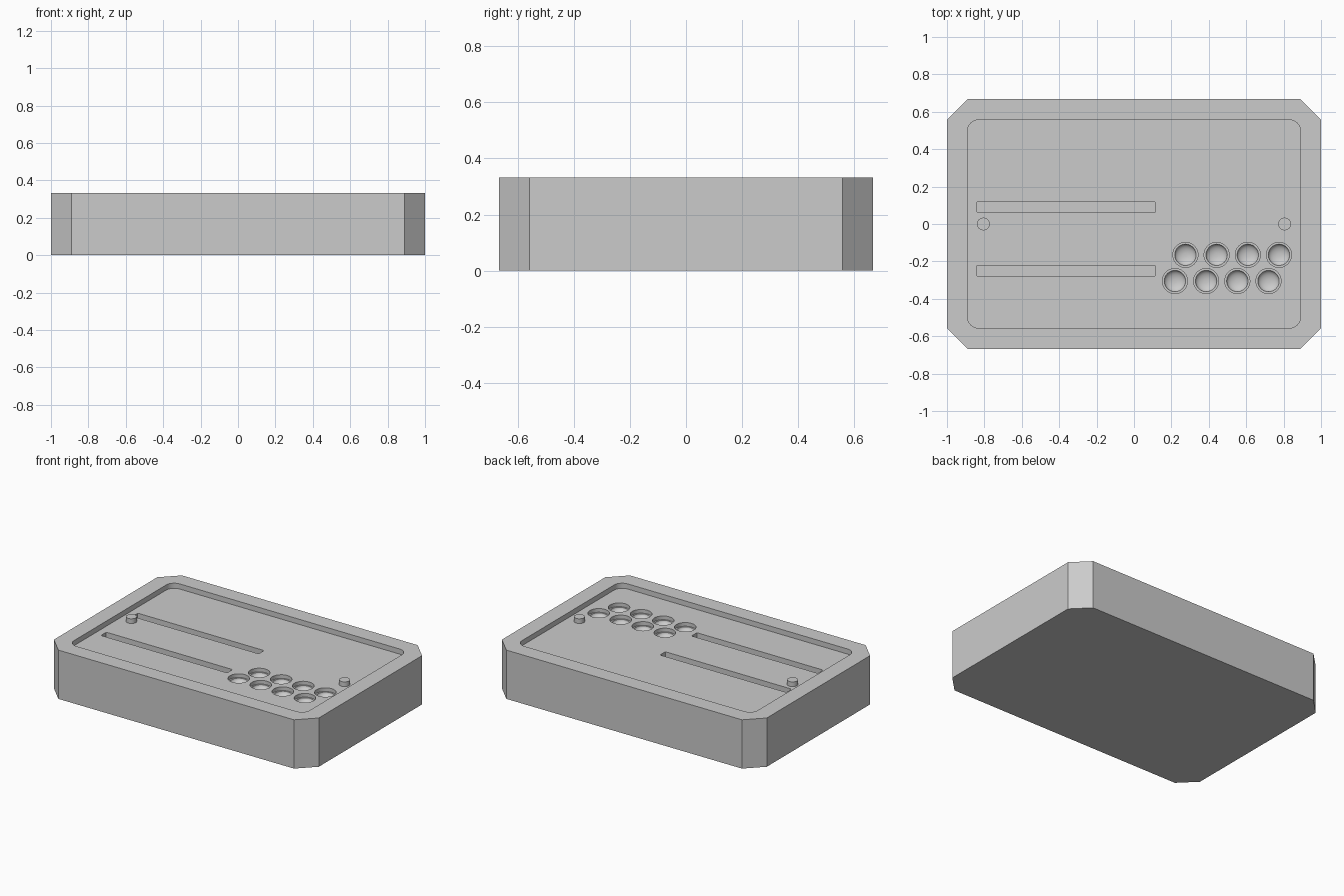
import bpy, bmesh, math

if "Cube" in bpy.data.objects:
    bpy.data.objects.remove(bpy.data.objects["Cube"], do_unlink=True)

TOP = 0.333
FLOOR = TOP - 0.035

grey = bpy.data.materials.new("plain grey")
grey.use_nodes = True
grey.diffuse_color = (0.6, 0.6, 0.6, 1)
grey.node_tree.nodes["Principled BSDF"].inputs["Base Color"].default_value = (0.6, 0.6, 0.6, 1)


def finish(name, bm):
    bmesh.ops.recalc_face_normals(bm, faces=bm.faces)
    mesh = bpy.data.meshes.new(name)
    bm.to_mesh(mesh)
    bm.free()
    mesh.materials.append(grey)
    obj = bpy.data.objects.new(name, mesh)
    bpy.context.collection.objects.link(obj)
    return obj


def block(name, x0, x1, y0, y1, z0, z1, corner, segments):
    """Box whose upright edges are chamfered or rounded."""
    bm = bmesh.new()
    bmesh.ops.create_cube(bm, size=1)
    for v in bm.verts:
        v.co.x = x1 if v.co.x > 0 else x0
        v.co.y = y1 if v.co.y > 0 else y0
        v.co.z = z1 if v.co.z > 0 else z0
    upright = [e for e in bm.edges if abs(e.verts[0].co.z - e.verts[1].co.z) > 1e-4]
    bmesh.ops.bevel(bm, geom=upright, offset=corner, offset_type='OFFSET',
                    segments=segments, profile=0.5, affect='EDGES')
    return finish(name, bm)


def turned(name, profile, x, y, sides=40):
    """Solid of revolution; profile runs from top to bottom as (radius, z)."""
    bm = bmesh.new()
    rings = [[bm.verts.new((x + r * math.cos(math.tau * i / sides),
                            y + r * math.sin(math.tau * i / sides), z))
              for i in range(sides)] for r, z in profile]
    for a, b in zip(rings, rings[1:]):
        for i in range(sides):
            j = (i + 1) % sides
            bm.faces.new((a[i], a[j], b[j], b[i]))
    bm.faces.new(rings[0])
    bm.faces.new(rings[-1])
    return finish(name, bm)


def activate(obj):
    bpy.ops.object.select_all(action='DESELECT')
    obj.select_set(True)
    bpy.context.view_layer.objects.active = obj


def carve(obj, cutter):
    activate(obj)
    mod = obj.modifiers.new("carve", 'BOOLEAN')
    mod.operation = 'DIFFERENCE'
    mod.solver = 'EXACT'
    mod.object = cutter
    bpy.ops.object.modifier_apply(modifier=mod.name)
    bpy.data.objects.remove(cutter, do_unlink=True)


# Case with chamfered corners
case = block("case", -1, 1, -0.667, 0.667, 0, TOP, 0.11, 1)

# Rounded tray recess
carve(case, block("tray_cutter", -0.89, 0.89, -0.557, 0.557, FLOOR, TOP + 0.1, 0.06, 8))

# Two long slots
for y in (0.09, -0.25):
    carve(case, block("slot_cutter", -0.84, 0.113, y - 0.029, y + 0.029,
                      FLOOR - 0.035, FLOOR + 0.02, 0.006, 3))

# Two staggered rows of dished button wells with a ledge
LEDGE = FLOOR - 0.025
dish = [(0.057 * math.cos(a), LEDGE - 0.03 * math.sin(a))
        for a in (math.radians(10 * k) for k in range(9))]
well = [(0.067, FLOOR + 0.02), (0.067, LEDGE)] + dish
for x0, y in ((0.275, -0.165), (0.219, -0.305)):
    for k in range(4):
        carve(case, turned("well_cutter", well, x0 + k * 0.1667, y))

# Locating pegs on either side of the tray
pegs = [turned(side + "_peg", [(0.034, FLOOR + 0.032), (0.034, FLOOR - 0.002)], x, 0, 32)
        for side, x in (("left", 0.805), ("right", -0.805))]

for obj in [case] + pegs:
    activate(obj)
    bpy.ops.object.shade_smooth_by_angle(angle=math.radians(30))
